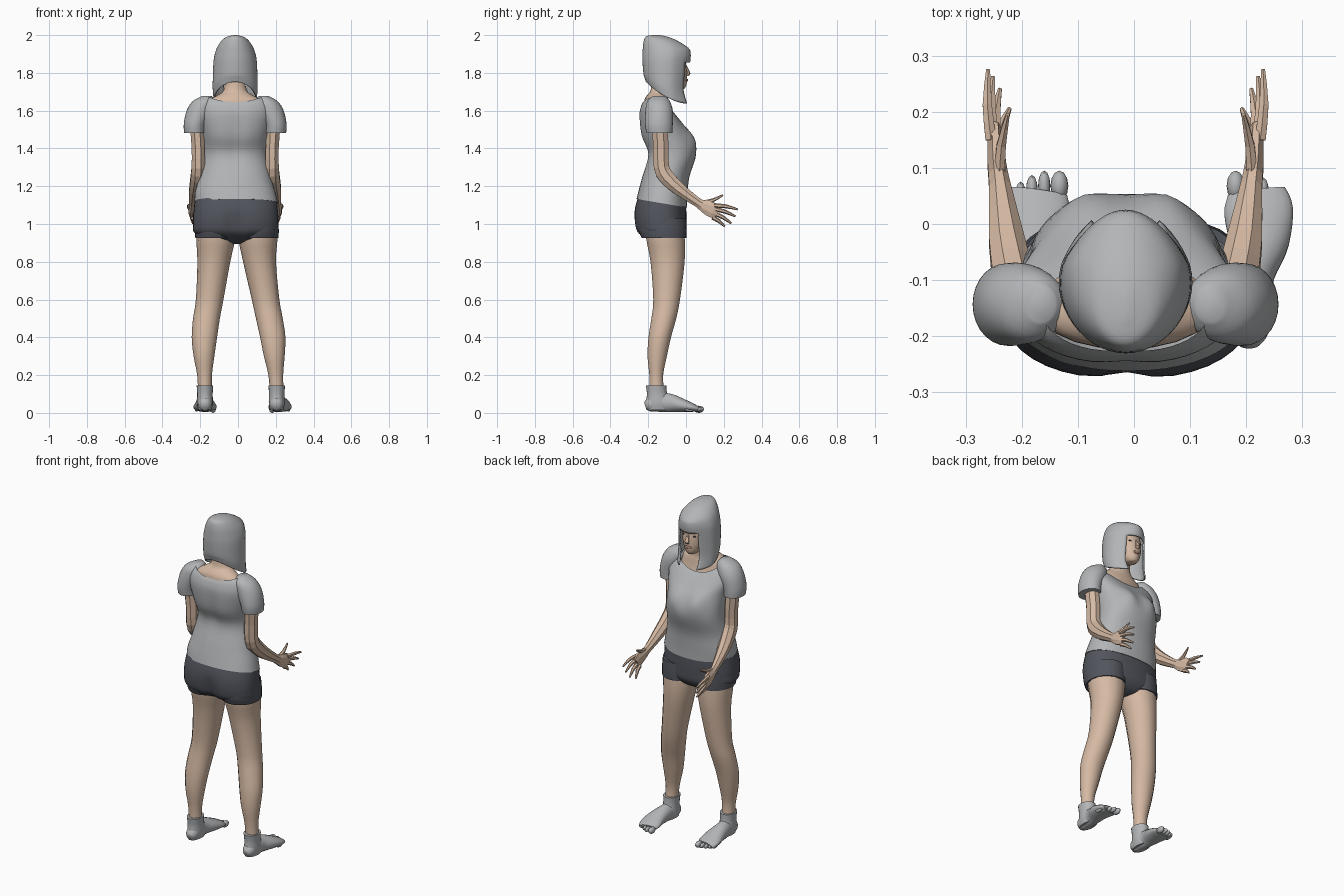
import bpy, bmesh, math
from mathutils import Vector

if "Cube" in bpy.data.objects:
    bpy.data.objects.remove(bpy.data.objects["Cube"])

CX = -0.015  # middle of the upper body


def material(name, rgb):
    m = bpy.data.materials.new(name)
    m.use_nodes = True
    m.diffuse_color = (*rgb, 1)
    m.node_tree.nodes["Principled BSDF"].inputs["Base Color"].default_value = (*rgb, 1)
    return m


GREY = material("light grey", (0.45, 0.46, 0.47))
SKIN = material("skin", (0.67, 0.49, 0.37))
DARK = material("charcoal", (0.085, 0.09, 0.11))
LIP = material("lip", (0.42, 0.22, 0.18))
EYE = material("eye dark", (0.05, 0.04, 0.04))


def finish(name, bm, mat, smooth=40):
    bmesh.ops.recalc_face_normals(bm, faces=bm.faces)
    me = bpy.data.meshes.new(name)
    bm.to_mesh(me)
    bm.free()
    me.materials.append(mat)
    ob = bpy.data.objects.new(name, me)
    bpy.context.collection.objects.link(ob)
    if smooth:
        bpy.ops.object.select_all(action='DESELECT')
        ob.select_set(True)
        bpy.context.view_layer.objects.active = ob
        bpy.ops.object.shade_smooth_by_angle(angle=math.radians(smooth))
    return ob


def spline(rows, steps):
    """Catmull-Rom interpolation of equal-length rows."""
    out = []
    for i in range(len(rows) - 1):
        p = [rows[max(i - 1, 0)], rows[i], rows[i + 1], rows[min(i + 2, len(rows) - 1)]]
        for k in range(steps):
            t = k / steps
            out.append([0.5 * (2 * b + (c - a) * t + (2 * a - 5 * b + 4 * c - d) * t * t
                               + (3 * b - a - 3 * c + d) * t ** 3) for a, b, c, d in zip(*p)])
    return out + [list(rows[-1])]


def skin_rings(rings, cap_start, cap_end):
    bm = bmesh.new()
    vs = [[bm.verts.new(p) for p in r] for r in rings]
    n = len(vs[0])
    for a, b in zip(vs, vs[1:]):
        for i in range(n):
            bm.faces.new((a[i], a[(i + 1) % n], b[(i + 1) % n], b[i]))
    if cap_start:
        bm.faces.new(vs[0])
    if cap_end:
        bm.faces.new(vs[-1])
    return bm


def stack(rows, sides=32, steps=4, caps=(True, True), power=1.0):
    """Level rings: x centre, z, half width, y back, y front, tilt, sag."""
    rings = []
    for x, z, rx, y0, y1, tilt, sag in spline([tuple(r) + (0,) * (7 - len(r)) for r in rows], steps):
        ring = []
        for i in range(sides):
            a = 2 * math.pi * i / sides
            c, s = [math.copysign(abs(v) ** power, v) for v in (math.cos(a), math.sin(a))]
            dy = s * (y1 - y0) / 2
            ring.append((x + rx * c, (y0 + y1) / 2 + dy, z + tilt * dy - sag * s * s))
        rings.append(ring)
    return skin_rings(rings, *caps)


def tube(rows, sides=8, steps=2):
    """Rings across a path: x, y, z, half width, half depth."""
    rows = spline(rows, steps)
    rings = []
    for i, (x, y, z, rx, ry) in enumerate(rows):
        d = Vector(rows[min(i + 1, len(rows) - 1)][:3]) - Vector(rows[max(i - 1, 0)][:3])
        u = Vector((1, 0, 0))
        u = (u - d * (u.dot(d) / d.length_squared)).normalized()
        v = d.normalized().cross(u)
        rings.append([Vector((x, y, z)) + u * rx * math.cos(a) + v * ry * math.sin(a)
                      for a in (2 * math.pi * (k + 0.5) / sides for k in range(sides))])
    return skin_rings(rings, True, True)


def ball(name, centre, size, mat):
    bm = bmesh.new()
    bmesh.ops.create_uvsphere(bm, u_segments=12, v_segments=8, radius=1)
    for v in bm.verts:
        v.co = Vector(centre) + Vector([a * b for a, b in zip(v.co, size)])
    return finish(name, bm, mat)


def gauss(v, w):
    return math.exp(-(v / w) ** 2)


# Shirt body with a scooped neckline
bm = stack([(CX + .006, 1.11, .221, -.262, .005, -.17), (CX, 1.17, .212, -.25, .008, -.1),
            (CX, 1.25, .19, -.233, .018), (CX, 1.37, .172, -.205, .053),
            (CX, 1.48, .18, -.24, .025, 0, .015), (CX, 1.58, .2, -.25, -.015, -.2, .03),
            (CX, 1.64, .185, -.24, -.045, -.3, .045), (CX, 1.668, .15, -.228, -.068, -.35, .05)],
           sides=48, caps=(True, False), power=.9)
for v in bm.verts:
    if v.co.y > -.1:  # bust
        v.co.y += .022 * gauss(abs(v.co.x - CX) - .075, .05) * gauss(v.co.z - 1.45, .06)
    else:  # spine hollow
        v.co.y += .012 * gauss(v.co.x - CX, .04) * gauss(v.co.z - 1.45, .15)
finish("shirt_body", bm, GREY, 60)

# Neck and upper chest
finish("neck_and_chest", stack([
    (CX, 1.5, .15, -.2, -.045), (CX, 1.6, .155, -.222, -.078, -.1), (CX, 1.65, .146, -.22, -.09, -.1),
    (CX, 1.678, .1, -.205, -.095, -.1), (CX, 1.71, .06, -.187, -.09), (CX, 1.79, .054, -.18, -.075)],
    sides=20, steps=3), SKIN)

# Head and facial features
finish("head", stack([
    (CX, 1.715, .022, -.06, -.01), (CX, 1.735, .045, -.11, .002), (CX, 1.785, .07, -.16, .006),
    (CX, 1.85, .08, -.18, .0), (CX, 1.92, .07, -.17, -.02)], sides=24, steps=3), SKIN, 50)
finish("nose", tube([(CX, -.002, 1.838, .006, .006), (CX, .008, 1.815, .009, .008),
                     (CX, .013, 1.797, .014, .011), (CX, .006, 1.787, .01, .006)]), SKIN)
ball("lips", (CX, .002, 1.762), (.022, .009, .008), LIP)
for s, side in ((1, "left"), (-1, "right")):
    ball(side + "_eye", (CX + s * .031, -.009, 1.83), (.014, .006, .005), EYE)

# Bobbed hair, open around the face
bm = stack([(CX, 2.0, .008, -.17, -.13, -.05), (CX, 1.985, .055, -.212, -.06, -.1),
            (CX, 1.945, .09, -.226, .012, -.1), (CX, 1.9, .108, -.23, .025),
            (CX, 1.855, .115, -.23, .022), (CX, 1.78, .118, -.225, .015, -.1),
            (CX, 1.72, .119, -.218, .012, -.3, -.015), (CX, 1.665, .115, -.212, .032, -.47, -.03)],
           sides=48, caps=(True, False))
for v in bm.verts:  # narrow the front a little
    v.co.x = CX + (v.co.x - CX) * (1 - .18 * max(0, (v.co.y + .07) / .1))
gone = [f for f in bm.faces if f.calc_center_median().y > -.08
        and f.calc_center_median().z < 1.853 and abs(f.calc_center_median().x - CX) < .063]
bmesh.ops.delete(bm, geom=gone, context='FACES')
hair = finish("hair", bm, GREY, 60)
mod = hair.modifiers.new("thickness", 'SOLIDIFY')
mod.thickness, mod.offset = .008, -1

# Shorts with a centre cleft at the back
bm = stack([(CX + .003, 1.12, .217, -.256, .0, -.17), (CX + .003, 1.06, .224, -.274, .002, -.1),
            (CX + .003, 1.0, .226, -.274, .002), (CX + .003, .95, .215, -.255, -.002),
            (CX + .003, .91, .11, -.19, -.03), (CX + .003, .895, .04, -.15, -.06)],
           sides=40, power=.85)
for v in bm.verts:
    if v.co.y < -.12:
        v.co.y += .03 * gauss(v.co.x - CX, .035) * gauss(v.co.z - .98, .09)
finish("shorts", bm, DARK, 60)

# Legs, cuffs and feet
LEG = [(1.0, .1, -.215, -.01), (.92, .103, -.213, -.004), (.8, .087, -.19, -.005),
       (.6, .073, -.175, -.03), (.5, .071, -.185, -.05), (.4, .067, -.2, -.078),
       (.3, .055, -.205, -.1), (.2, .039, -.195, -.12), (.11, .037, -.195, -.115)]
LEG_X = {"left": (.105, .106, .114, .146, .166, .184, .192, .2, .205),
         "right": (-.117, -.118, -.128, -.15, -.167, -.178, -.18, -.177, -.175)}
TOES = [(-.041, .016, 0), (-.014, .011, 0), (.008, .0105, -.012), (.028, .010, -.03), (.045, .010, -.05)]
for s, side, fx in ((1, "left", .222), (-1, "right", -.174)):
    xs = LEG_X[side]
    finish(side + "_leg", stack([(x, *r) for x, r in zip(xs, LEG)], sides=14, steps=3), SKIN, 32)
    finish(side + "_shorts_cuff", stack([(xs[0], 1.03, .106, -.25, .0), (xs[0], .97, .111, -.25, .003),
                                         (xs[1], .925, .108, -.235, .002)], sides=28), DARK, 60)
    ax = xs[-1]
    finish(side + "_ankle", stack([(ax, .145, .044, -.212, -.103), (ax, .1, .041, -.207, -.1),
                                   (ax, .05, .042, -.212, -.08), (ax, .015, .035, -.21, -.08)],
                                  sides=20), GREY, 60)
    finish(side + "_foot", tube([
        (ax, -.215, .035, .018, .02), (ax, -.195, .042, .034, .037), (ax, -.15, .055, .038, .05),
        (ax + s * .004, -.09, .053, .042, .05), (fx, -.03, .042, .055, .038),
        (fx, .025, .03, .062, .025), (fx - s * .004, .058, .022, .052, .016)],
        sides=20, steps=4), GREY, 60)
    back = 0 if s > 0 else .35
    for i, (dx, r, dy) in enumerate(TOES):
        y = .068 + dy * (1 - back)
        ball(f"{side}_toe_{i + 1}", (fx + s * dx, y, .019), (r, .027, r + .003), GREY)

# Sleeves, arms and hands
FINGERS = [(.24, .15, 1.098, .245, .275, 1.077), (.236, .155, 1.078, .236, .262, 1.04),
           (.231, .152, 1.055, .224, .24, 1.003), (.226, .14, 1.035, .207, .205, .987),
           (.225, .085, 1.112, .21, .195, 1.153)]
for s, side in ((1, "left"), (-1, "right")):
    def X(off):
        return CX + s * off
    finish(side + "_sleeve", stack([
        (X(.214), 1.482, .056, -.21, -.072), (X(.211), 1.53, .061, -.217, -.07),
        (X(.187), 1.6, .07, -.215, -.07), (X(.165), 1.65, .06, -.205, -.085),
        (X(.15), 1.678, .025, -.175, -.11)], sides=28), GREY, 60)
    finish(side + "_arm", tube([
        (X(.205), -.14, 1.55, .04, .045), (X(.196), -.133, 1.4, .037, .044),
        (X(.196), -.13, 1.3, .038, .044), (X(.2), -.1, 1.245, .039, .044),
        (X(.212), -.03, 1.18, .034, .036), (X(.224), .065, 1.112, .021, .026),
        (X(.229), .1, 1.092, .018, .037), (X(.232), .145, 1.072, .015, .044),
        (X(.231), .168, 1.06, .01, .032)]), SKIN, 0)
    for i, (x0, y0, z0, x1, y1, z1) in enumerate(FINGERS):
        mid = (X((x0 + x1) / 2 + .004), (y0 + y1) / 2, (z0 + z1) / 2 + (.006 if i < 4 else -.008))
        finish(f"{side}_thumb" if i == 4 else f"{side}_finger_{i + 1}", tube([
            (X(x0), y0, z0, .011, .012), (*mid, .0095, .0105), (X(x1), y1, z1, .004, .005)],
            sides=6), SKIN, 0)
